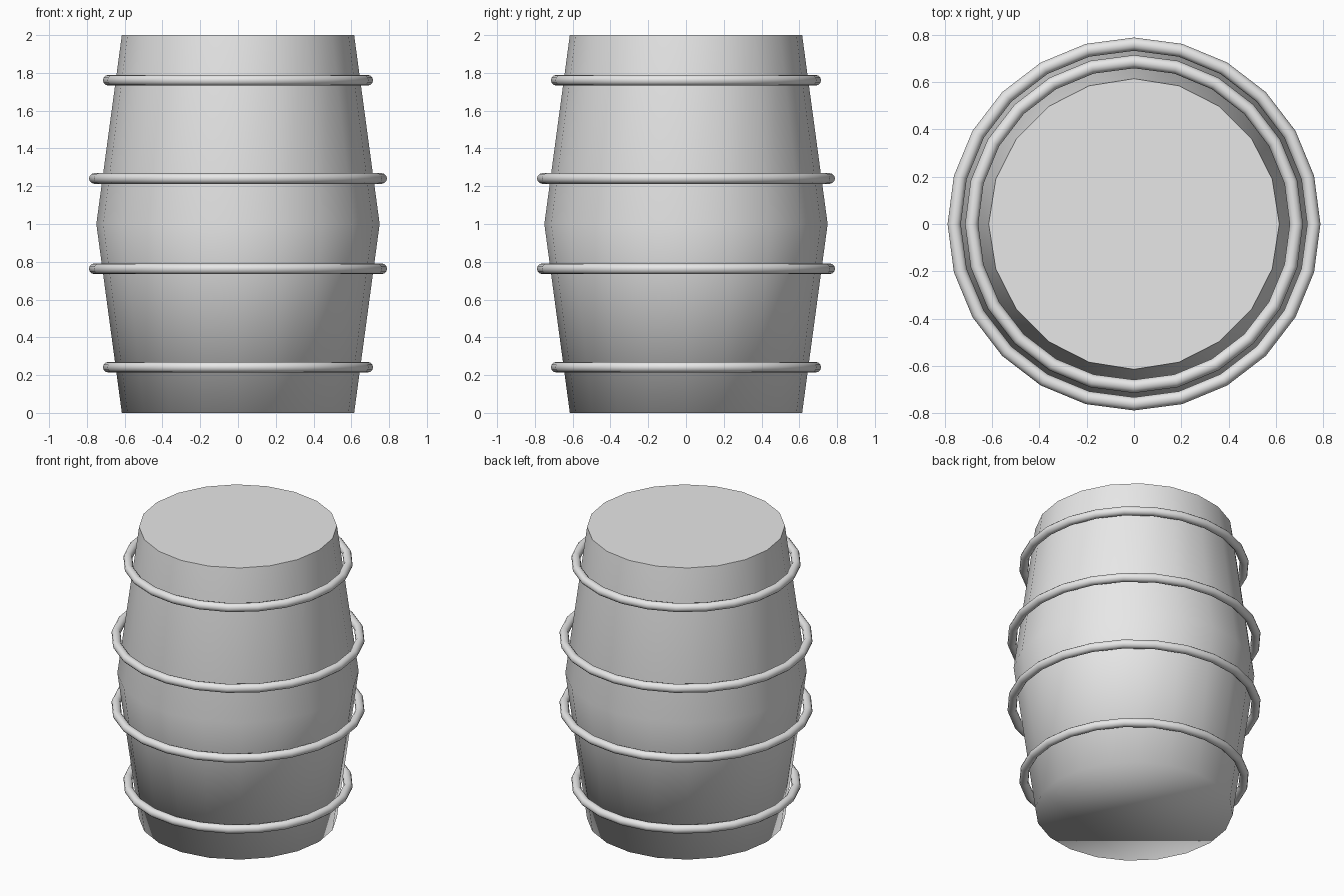
import bpy
import bmesh
from math import pi

cube = bpy.data.objects.get("Cube")
if cube:
    bpy.data.objects.remove(cube, do_unlink=True)

# Single plain material
grey = bpy.data.materials.new("light grey")
grey.use_nodes = True
GREY = (0.8, 0.8, 0.8, 1)
grey.diffuse_color = GREY
grey.node_tree.nodes["Principled BSDF"].inputs["Base Color"].default_value = GREY


def build_barrel_body(sides, profile):
    """Stack rings of (radius, height), skin them and close both ends."""
    bm = bmesh.new()
    rings = []
    for radius, height in profile:
        ring = bmesh.ops.create_circle(bm, segments=sides, radius=radius)["verts"]
        for v in ring:
            v.co.z = height
        rings.append(ring)
    for low, high in zip(rings, rings[1:]):
        for i in range(sides):
            j = (i + 1) % sides
            bm.faces.new((low[i], low[j], high[j], high[i]))
    bm.faces.new(rings[0])
    lid = bm.faces.new(rings[-1])
    bmesh.ops.recalc_face_normals(bm, faces=bm.faces)
    for face in bm.faces:
        face.smooth = True
    # Crisp rim around the lid, soft rim around the base
    lid.smooth = False
    for edge in lid.edges:
        edge.smooth = False
    mesh = bpy.data.meshes.new("barrel_body")
    bm.to_mesh(mesh)
    bm.free()
    body = bpy.data.objects.new("barrel_body", mesh)
    bpy.context.collection.objects.link(body)
    mesh.materials.append(grey)


def add_hoop(name, radius, height):
    bpy.ops.mesh.primitive_torus_add(
        major_segments=24, minor_segments=12, major_radius=radius,
        minor_radius=0.028, location=(0, 0, height))
    hoop = bpy.context.object
    hoop.name = name
    hoop.data.materials.append(grey)
    bpy.ops.object.shade_smooth()


# Bulging body
build_barrel_body(20, [(0.615, 0), (0.75, 1), (0.615, 2)])

# Hoops around the staves
add_hoop("top_hoop", 0.687, 1.761)
add_hoop("upper_middle_hoop", 0.761, 1.241)
add_hoop("lower_middle_hoop", 0.761, 0.763)
add_hoop("bottom_hoop", 0.687, 0.242)
